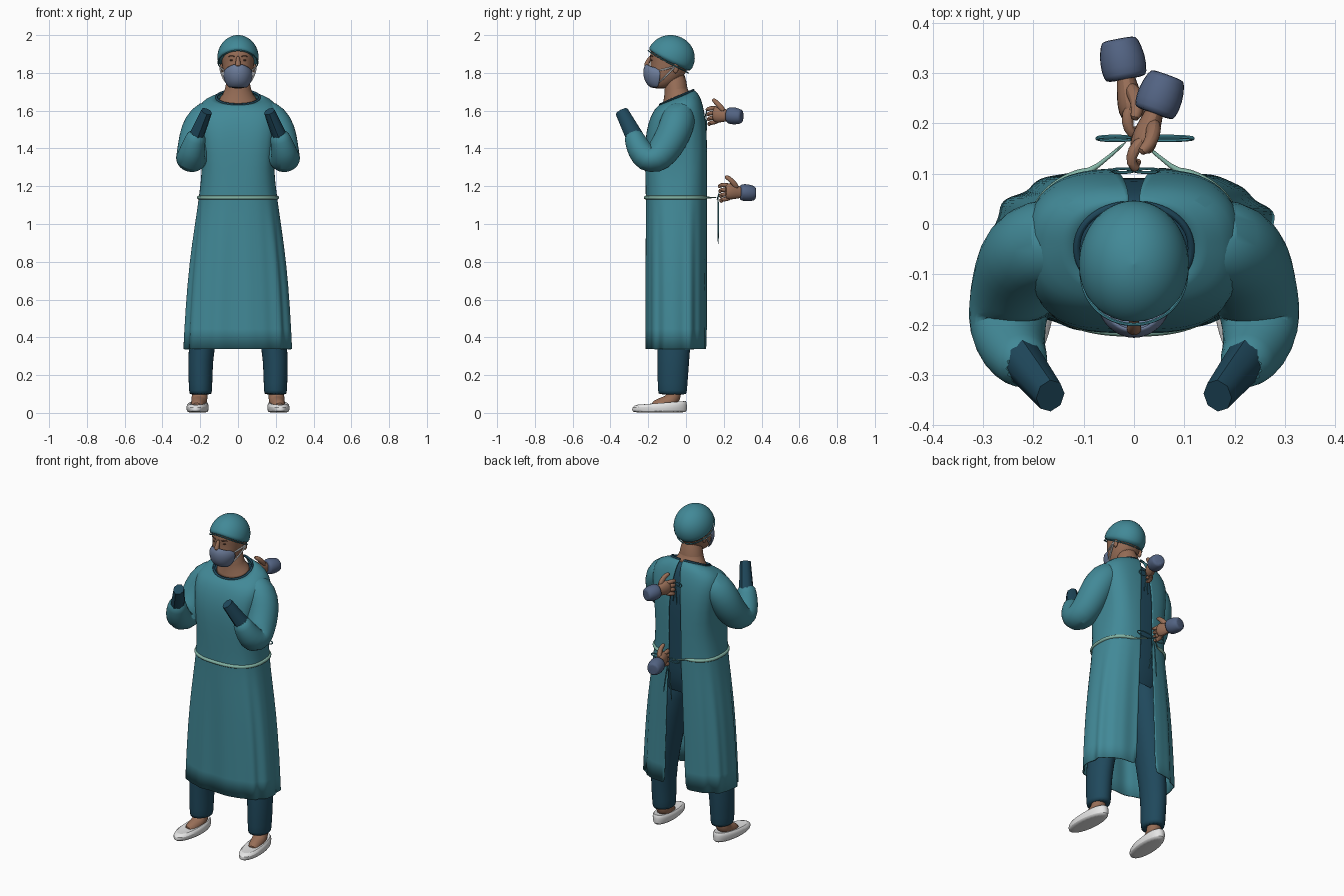
import bpy, bmesh
from math import sin, cos, pi, asin, atan2, copysign, radians
from mathutils import Vector, Matrix

if "Cube" in bpy.data.objects:
    bpy.data.objects.remove(bpy.data.objects["Cube"], do_unlink=True)


def material(name, *rgb):
    m = bpy.data.materials.new(name)
    m.use_nodes = True
    m.diffuse_color = (*rgb, 1)
    bsdf = m.node_tree.nodes["Principled BSDF"]
    bsdf.inputs["Base Color"].default_value = (*rgb, 1)
    bsdf.inputs["Roughness"].default_value = 0.8
    return m


TEAL = material("gown teal", 0.054, 0.25, 0.31)
DARK = material("scrubs dark teal", 0.014, 0.066, 0.108)
SKIN = material("skin brown", 0.31, 0.155, 0.095)
BLUE = material("mask blue", 0.15, 0.2, 0.32)
CUFF = material("cuff blue", 0.085, 0.125, 0.225)
TIE = material("tie pale green", 0.23, 0.46, 0.38)
WHITE = material("white", 0.78, 0.78, 0.78)
BROW = material("brow brown", 0.11, 0.055, 0.036)


def surface(name, rows, mat, closed=True, caps=True, sub=1, thick=0.0):
    """Skin a list of equally long point rows into one smooth object."""
    bm = bmesh.new()
    grid = [[bm.verts.new(p) for p in row] for row in rows]
    n = len(rows[0])
    for a, b in zip(grid, grid[1:]):
        for i in range(n if closed else n - 1):
            j = (i + 1) % n
            bm.faces.new((a[i], a[j], b[j], b[i]))
    if caps and closed:
        bm.faces.new(grid[0])
        bm.faces.new(grid[-1])
    bmesh.ops.recalc_face_normals(bm, faces=bm.faces)
    me = bpy.data.meshes.new(name)
    bm.to_mesh(me)
    bm.free()
    me.materials.append(mat)
    ob = bpy.data.objects.new(name, me)
    bpy.context.collection.objects.link(ob)
    if sub:
        mod = ob.modifiers.new("smooth", "SUBSURF")
        mod.levels = mod.render_levels = sub
    if thick:
        mod = ob.modifiers.new("thickness", "SOLIDIFY")
        mod.thickness, mod.offset = thick, 0
    bpy.ops.object.select_all(action="DESELECT")
    ob.select_set(True)
    bpy.context.view_layer.objects.active = ob
    bpy.ops.object.shade_smooth_by_angle(angle=radians(45))
    return ob


def ring(z, rx, front, back, tilt=0.0, n=2.0, seg=24, gap=0.0, fold=0.0):
    """Horizontal superellipse, starting at the back, optionally left open there."""
    cy, ry = (front + back) / 2, (back - front) / 2
    start = asin((gap / rx) ** (n / 2)) if gap else 0
    pts = []
    for i in range(seg):
        a = start + (2 * pi - 2 * start) * i / (seg - 1 if gap else seg)
        k = 1 + fold * (sin(11 * a + 1) + 0.7 * sin(17 * a))
        x = k * rx * copysign(abs(sin(a)) ** (2 / n), sin(a))
        y = k * ry * copysign(abs(cos(a)) ** (2 / n), cos(a))
        pts.append(Vector((x, cy + y, z + tilt * y)))
    return pts


def tube(name, path, radii, mat, seg=10, flat=1.0, sub=1):
    """Tube along a path with a radius per point; flat squeezes it sideways."""
    path = [Vector(p) for p in path]
    if not isinstance(radii, (list, tuple)):
        radii = [radii] * len(path)
    rows, side = [], Vector((1, 0.013, 0.007))
    for i, p in enumerate(path):
        d = (path[min(i + 1, len(path) - 1)] - path[max(i - 1, 0)]).normalized()
        side = side - d * side.dot(d)
        if side.length < 0.1:
            side = d.orthogonal()
        side.normalize()
        up = d.cross(side)
        rows.append([p + radii[i] * (flat * cos(2 * pi * k / seg) * side + sin(2 * pi * k / seg) * up)
                     for k in range(seg)])
    return surface(name, rows, mat, sub=sub)


def blob(name, centre, radii, mat):
    cx, cy, cz = centre
    rx, ry, rz = radii
    rows = [ring(cz - rz * cos(t), rx * sin(t), cy - ry * sin(t), cy + ry * sin(t), seg=12)
            for t in [pi * (k + 0.3) / 6.6 for k in range(7)]]
    for r in rows:
        for p in r:
            p.x += cx
    return surface(name, rows, mat)


# Gown: open down the back, with folds deepening towards the hem
# z, half width, front, back, half gap, tilt, fold, squareness
GOWN = [(0.337, 0.282, -0.21, 0.108, 0.07, 0, 0.02, 2.5),
        (0.55, 0.272, -0.21, 0.108, 0.065, 0, 0.018, 2.5),
        (0.8, 0.252, -0.21, 0.108, 0.055, 0, 0.014, 2.5),
        (1.0, 0.224, -0.21, 0.108, 0.048, 0, 0.007, 2.5),
        (1.14, 0.204, -0.209, 0.108, 0.04, 0, 0, 2.5),
        (1.3, 0.184, -0.214, 0.108, 0.042, 0, 0, 3),
        (1.44, 0.194, -0.215, 0.108, 0.04, 0, 0.003, 3.4),
        (1.54, 0.208, -0.198, 0.102, 0.03, 0.05, 0, 3.2),
        (1.61, 0.213, -0.174, 0.087, 0.02, 0.15, 0, 2.8),
        (1.652, 0.178, -0.153, 0.067, 0.012, 0.32, 0, 2.4),
        (1.668, 0.114, -0.137, 0.04, 0.009, 0.43, 0, 2.1)]
surface("gown", [ring(z, rx, f, b, t, n, 80, g, w) for z, rx, f, b, g, t, w, n in GOWN],
        TEAL, closed=False, thick=0.006)
z, rx, f, b, g, t, w, n = GOWN[-1]
tube("collar_trim", ring(z + 0.002, rx, f, b, t, n, 40, g), 0.0075, DARK, seg=8)

# Scrubs under the gown
shirt = [ring(0.9, 0.17, -0.16, 0.06, 0, 2.4, 32)]
shirt += [ring(z - 0.015, rx - 0.016, f + 0.016, b - 0.016, t, n, 32) for z, rx, f, b, g, t, w, n in GOWN[3:]]
surface("scrub_shirt", shirt, DARK, caps=False)

# Neck and head
surface("neck", [ring(1.64, 0.112, -0.134, 0.034, 0.42), ring(1.668, 0.098, -0.122, 0.026, 0.38),
                 ring(1.70, 0.065, -0.11, 0.006), ring(1.82, 0.06, -0.12, 0.0)], SKIN)
HEAD = [(1.716, 0.03, -0.18, -0.1), (1.735, 0.053, -0.192, -0.07), (1.77, 0.072, -0.193, -0.02),
        (1.82, 0.082, -0.19, 0.01), (1.86, 0.087, -0.187, 0.02), (1.89, 0.089, -0.193, 0.025),
        (1.93, 0.085, -0.186, 0.02), (1.97, 0.06, -0.15, -0.02)]
surface("head", [ring(*h, n=2.2) for h in HEAD], SKIN)
tube("nose", [(0, -0.186, 1.89), (0, -0.2, 1.865), (0, -0.212, 1.84), (0, -0.195, 1.825)],
     [0.008, 0.012, 0.017, 0.014], SKIN)

# Surgical mask
MASK = [(1.724, 0.045, -0.185, -0.15), (1.742, 0.063, -0.209, -0.143), (1.775, 0.074, -0.223, -0.138),
        (1.81, 0.077, -0.226, -0.136), (1.832, 0.073, -0.22, -0.139), (1.846, 0.058, -0.21, -0.15)]
rows = [[(w * sin(a), back - (back - front) * cos(a), z - 0.02 * sin(a) ** 2 * (z > 1.8))
         for a in [pi * (k / 16 - 0.5) for k in range(17)]] for z, w, front, back in MASK]
surface("mask", rows, BLUE, closed=False, thick=0.004)

# Cap: dome whose rim drops from forehead to nape
rows = []
for k in range(9):
    row = []
    for i in range(32):
        a = 2 * pi * i / 32
        low = radians(-14 - 31 * cos(a) + 2 * cos(2 * a))
        e = low + (radians(88) - low) * k / 8
        row.append(Vector((0.109 * sin(a) * cos(e), -0.08 + 0.127 * cos(a) * cos(e), 1.88 + 0.119 * sin(e))))
    rows.append(row)
surface("cap", rows + [[Vector((0.0002 * p.x, -0.08 + 0.001 * (p.y + 0.08), 1.9995)) for p in rows[-1]]],
        TEAL, thick=0.004)
tube("cap_rim", rows[0] + rows[0][:1], 0.004, TEAL, seg=6)

for s, side in ((1, "left"), (-1, "right")):
    # Face details
    blob(side + "_ear", (s * 0.087, -0.055, 1.825), (0.01, 0.017, 0.028), SKIN)
    blob(side + "_eye", (s * 0.034, -0.181, 1.867), (0.012, 0.004, 0.004), BROW)
    tube(side + "_brow", [(s * 0.016, -0.192, 1.886), (s * 0.034, -0.186, 1.891), (s * 0.053, -0.173, 1.886)],
         0.0035, BROW, seg=6)
    for tag, z0, x0 in (("upper", 1.812, 0.074), ("lower", 1.745, 0.062)):
        tube(f"{side}_{tag}_mask_strap", [(s * x0, -0.148, z0), (s * 0.087, -0.1, (z0 + 1.83) / 2),
                                          (s * 0.097, -0.055, 1.835)], 0.006, WHITE, seg=6)
    # Bent arm with loose sleeve and dark cuff
    arm = [(0.1, -0.035, 1.58), (0.165, -0.035, 1.573), (0.202, -0.048, 1.525), (0.224, -0.078, 1.45),
           (0.236, -0.12, 1.385), (0.248, -0.165, 1.34), (0.252, -0.21, 1.342), (0.241, -0.25, 1.395),
           (0.225, -0.271, 1.45), (0.213, -0.285, 1.487)]
    tube(side + "_sleeve", [(s * x, y, z) for x, y, z in arm],
         [0.075, 0.09, 0.094, 0.092, 0.088, 0.084, 0.078, 0.067, 0.056, 0.047], TEAL, seg=16)
    tube(side + "_glove", [(s * 0.221, -0.272, 1.463), (s * 0.193, -0.307, 1.53), (s * 0.166, -0.341, 1.596)],
         [0.047, 0.041, 0.035], DARK, seg=8, flat=0.85, sub=0)
    # Leg, ankle and shoe
    tube(side + "_trouser_leg", [(s * 0.085, -0.04, 1.0), (s * 0.1, -0.045, 0.85), (s * 0.15, -0.055, 0.6),
                                 (s * 0.198, -0.065, 0.34), (s * 0.199, -0.07, 0.2), (s * 0.198, -0.072, 0.104),
                                 (s * 0.198, -0.072, 0.097)],
         [0.1, 0.11, 0.1, 0.088, 0.083, 0.078, 0.075], DARK, seg=16, flat=0.79)
    tube(side + "_foot", [(s * 0.2, -0.065, 0.14), (s * 0.203, -0.065, 0.08), (s * 0.207, -0.09, 0.054),
                          (s * 0.214, -0.145, 0.04), (s * 0.22, -0.18, 0.03)],
         [0.043, 0.044, 0.043, 0.037, 0.026], SKIN, seg=12)
    shoe = surface(side + "_shoe", [ring(0.001, 0.047, -0.135, 0.138), ring(0.007, 0.057, -0.147, 0.147),
                                    ring(0.038, 0.06, -0.149, 0.147, 0.06, 2.3),
                                    ring(0.058, 0.048, -0.125, 0.142, 0.08, 2.3),
                                    ring(0.046, 0.036, -0.07, 0.125, 0.08)], WHITE)
    shoe.matrix_world = Matrix.Translation((s * 0.214, -0.14, 0)) @ Matrix.Rotation(s * 0.08, 4, "Z")

# Belt around the waist, its thin ends drawn back to a bow
waist = ring(1.14, 0.208, -0.214, 0.113, 0, 2.5, 56, 0.08)
tube("belt", [(0.01, 0.168, 1.14)] + waist + [(-0.01, 0.168, 1.14)],
     [0.004] * 2 + [0.011] * (len(waist) - 2) + [0.004] * 2, TIE, seg=8)


def bow(name, centre, left, right, drop, r, mat):
    cx, cy, cz = centre
    for i, w in enumerate((left, right)):
        loop = [(cx + w * (1 - cos(a)) / 2, cy + 0.004 * sin(a), cz + 0.014 * sin(a))
                for a in [2 * pi * k / 12 for k in range(13)]]
        tube(f"{name}_loop_{i + 1}", loop, r, mat, seg=6)
        tube(f"{name}_tail_{i + 1}", [(cx, cy, cz), (cx + w * 0.15, cy + 0.002, cz - drop * 0.4),
                                      (cx + w * 0.3, cy, cz - drop * (1 - 0.15 * i))], r, mat, seg=6)


bow("waist_bow", (0.0, 0.17, 1.145), -0.075, 0.12, 0.265, 0.0045, TEAL)
bow("neck_bow", (0.0, 0.106, 1.585), -0.045, 0.05, 0.14, 0.0035, TEAL)


def helper_hand(name, start, target):
    """Cuffed hand reaching from start to target, built pointing along -y."""
    parts = [tube(name + "_cuff", [(0, 0.042, -0.004), (0, 0.037, -0.004), (0, 0, 0), (0, -0.036, 0.003),
                                   (0, -0.041, 0.003)], [0.032, 0.039, 0.049, 0.045, 0.038], CUFF, seg=12),
             tube(name + "_palm", [(0, -0.02, 0), (0, -0.045, 0.002), (0, -0.075, 0.006), (0, -0.105, 0.008),
                                   (0, -0.122, 0.008)],
                  [0.03, 0.032, 0.044, 0.046, 0.036], SKIN, flat=0.62),
             tube(name + "_thumb", [(0.005, -0.055, 0.02), (0.014, -0.08, 0.055), (0.012, -0.105, 0.078),
                                    (0, -0.124, 0.088)], [0.018, 0.016, 0.014, 0.01], SKIN, seg=8)]
    for k in range(4):
        h = 0.044 - 0.026 * k
        parts.append(tube(f"{name}_finger_{k + 1}", [(0, -0.09, h * 0.8), (-0.016, -0.125, h), (-0.01, -0.15, h - 0.006),
                                                     (0.01, -0.157 + 0.006 * k, h - 0.014)],
                          [0.014, 0.0135, 0.012, 0.01], SKIN, seg=8))
    d = Vector(target) - Vector(start)
    place = Matrix.Translation(start) @ Matrix.Rotation(atan2(d.x, -d.y), 4, "Z")
    for p in parts:
        p.matrix_world = place


helper_hand("upper_hand", (0.053, 0.257, 1.572), (0.0, 0.11, 1.58))
helper_hand("lower_hand", (-0.023, 0.327, 1.165), (0.005, 0.175, 1.17))
